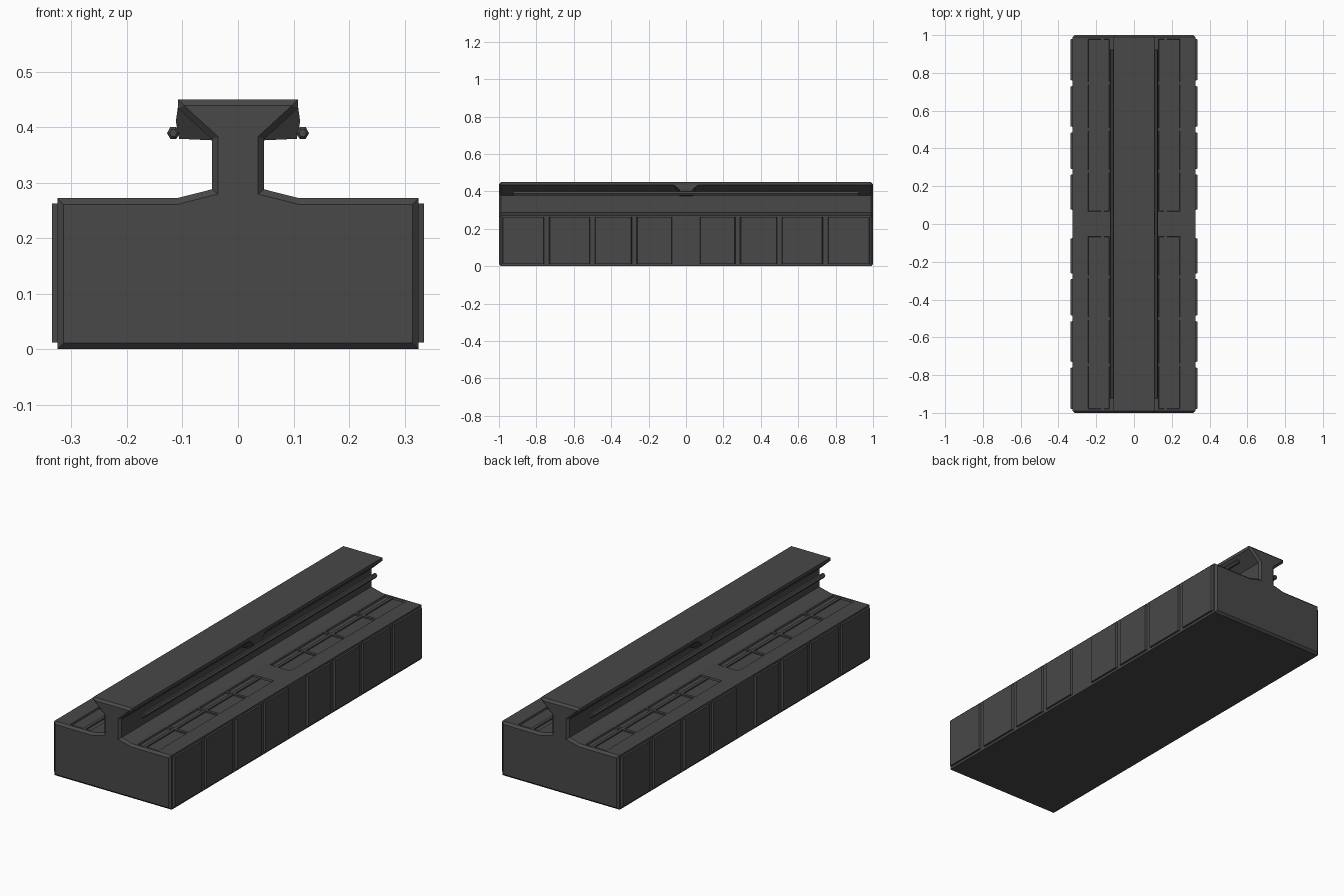
import bpy, bmesh
from mathutils import Matrix, Vector

cube = bpy.data.objects.get("Cube")
if cube:
    bpy.data.objects.remove(cube, do_unlink=True)

mat = bpy.data.materials.new("dark_grey")
mat.use_nodes = True
COLOUR = (0.065, 0.065, 0.065, 1)
mat.diffuse_color = COLOUR
mat.node_tree.nodes["Principled BSDF"].inputs["Base Color"].default_value = COLOUR


def finish(name, bm):
    bmesh.ops.recalc_face_normals(bm, faces=bm.faces[:])
    mesh = bpy.data.meshes.new(name)
    bm.to_mesh(mesh)
    bm.free()
    mesh.materials.append(mat)
    obj = bpy.data.objects.new(name, mesh)
    bpy.context.collection.objects.link(obj)
    return obj


def prism(bm, profile, y0, y1, chamfer=0):
    """Run an x-z profile from y0 to y1, with chamfered end caps."""
    rings = [[bm.verts.new((x, y, z)) for x, z in profile]
             for y in (y0 + chamfer, y1 - chamfer)]
    n = len(profile)
    for i in range(n):
        j = (i + 1) % n
        bm.faces.new((rings[0][i], rings[0][j], rings[1][j], rings[1][i]))
    caps = [bm.faces.new(rings[0][::-1]), bm.faces.new(rings[1])]
    bmesh.ops.recalc_face_normals(bm, faces=bm.faces[:])
    if chamfer:
        bmesh.ops.inset_region(bm, faces=caps, thickness=chamfer,
                               depth=chamfer, use_even_offset=True)
    return rings


def box(bm, x0, x1, y0, y1, z0, z1):
    size = Vector((abs(x1 - x0), abs(y1 - y0), abs(z1 - z0)))
    mid = Vector((x0 + x1, y0 + y1, z0 + z1)) / 2
    return bmesh.ops.create_cube(
        bm, size=1, matrix=Matrix.LocRotScale(mid, None, size))["verts"]


# Beam: wide base, narrow stem and flared head
half = [(0.325, 0), (0.325, 0.272), (0.11, 0.272), (0.047, 0.288),
        (0.047, 0.378), (0.108, 0.434), (0.108, 0.45)]
bm = bmesh.new()
prism(bm, half + [(-x, z) for x, z in reversed(half)], -1, 1, 0.011)
beam = finish("beam", bm)

# Shallow sloped troughs cut into the deck
bm = bmesh.new()
for sx in (-1, 1):
    for sy in (-1, 1):
        verts = box(bm, sx * 0.125, sx * 0.25, sy * 0.06, sy * 0.985, 0.264, 0.292)
        mid = Vector((sx * 0.1875, sy * 0.5225, 0))
        for v in verts:
            if v.co.z < 0.27:
                v.co.x -= 0.008 * (1 if v.co.x > mid.x else -1)
                v.co.y -= 0.008 * (1 if v.co.y > mid.y else -1)
cutter = finish("trough_cutter", bm)
cutter.hide_render = True
mod = beam.modifiers.new("troughs", "BOOLEAN")
mod.operation = "DIFFERENCE"
mod.solver = "EXACT"
mod.object = cutter
bpy.context.view_layer.objects.active = beam
bpy.ops.object.modifier_apply(modifier=mod.name)
bpy.data.objects.remove(cutter, do_unlink=True)

# Cross bars and a long rib inside each trough
bm = bmesh.new()
for sx in (-1, 1):
    for sy in (-1, 1):
        for y in (0.28, 0.5, 0.745):
            box(bm, sx * 0.12, sx * 0.25, sy * y - 0.007, sy * y + 0.007, 0.26, 0.2715)
        box(bm, sx * 0.16, sx * 0.175, sy * 0.06, sy * 0.985, 0.26, 0.2705)
finish("deck_ribs", bm)

# Side panels with bevelled rims
bm = bmesh.new()
for sx in (-1, 1):
    for sy in (-1, 1):
        for y0, y1 in ((0.073, 0.265), (0.288, 0.488), (0.512, 0.733), (0.757, 0.983)):
            mid_y = sy * (y0 + y1) / 2
            for v in box(bm, sx * 0.32, sx * 0.335, sy * y0, sy * y1, 0.012, 0.262):
                if abs(v.co.x) > 0.33:
                    v.co.y += 0.005 if v.co.y < mid_y else -0.005
finish("side_panels", bm)

# Conductor rods along both sides of the head, held by a middle bracket
for sx, side in ((1, "left"), (-1, "right")):
    bm = bmesh.new()
    rod = [(0.105, 0.389), (0.111, 0.379), (0.122, 0.379),
           (0.128, 0.389), (0.122, 0.4), (0.111, 0.4)]
    prism(bm, [(sx * x, z) for x, z in rod], -0.925, 0.925, 0.004)
    finish(side + "_rod", bm)

    bm = bmesh.new()
    bracket = [(0.04, 0.376), (0.106, 0.379), (0.112, 0.41), (0.108, 0.438), (0.04, 0.438)]
    rings = prism(bm, [(sx * x, z) for x, z in bracket], -0.035, 0.035)
    for ring in rings:
        for v in ring:
            if v.co.z > 0.42:
                v.co.y *= 2
    finish(side + "_bracket", bm)
